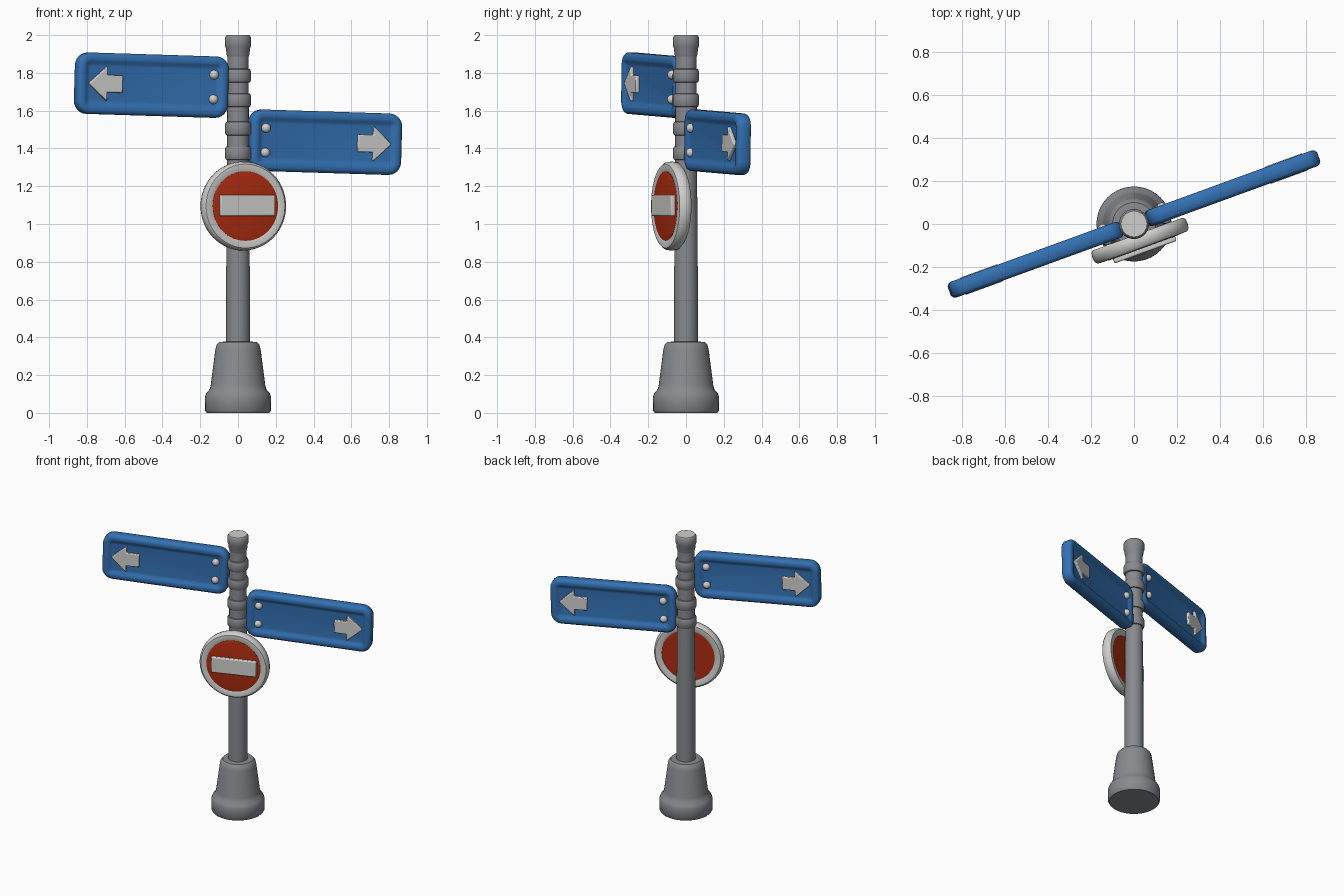
import bpy, bmesh, math
from mathutils import Matrix

if "Cube" in bpy.data.objects:
    bpy.data.objects.remove(bpy.data.objects["Cube"])


def material(name, rgb):
    m = bpy.data.materials.new(name)
    m.diffuse_color = (*rgb, 1)
    m.use_nodes = True
    m.node_tree.nodes["Principled BSDF"].inputs["Base Color"].default_value = m.diffuse_color
    return m


GREY = material("pole grey", (0.25, 0.255, 0.275))
LIGHT = material("light grey", (0.62, 0.62, 0.61))
BLUE = material("sign blue", (0.033, 0.165, 0.45))
RED = material("sign red", (0.42, 0.025, 0.005))

YAW = Matrix.Rotation(math.radians(20), 4, 'Z')
TILT = Matrix.Rotation(math.radians(1.7), 4, 'Y')
FACING = YAW @ Matrix.Rotation(math.radians(90), 4, 'X')   # local z -> sign front


def finish(name, bm, mat, matrix=Matrix(), angle=40, bevel=0):
    bmesh.ops.recalc_face_normals(bm, faces=bm.faces)
    bm.transform(matrix)
    me = bpy.data.meshes.new(name)
    bm.to_mesh(me)
    bm.free()
    ob = bpy.data.objects.new(name, me)
    bpy.context.collection.objects.link(ob)
    me.materials.append(mat)
    if bevel:
        b = ob.modifiers.new("bevel", 'BEVEL')
        b.width, b.segments = bevel, 2
    bpy.ops.object.select_all(action='DESELECT')
    ob.select_set(True)
    bpy.context.view_layer.objects.active = ob
    bpy.ops.object.shade_smooth_by_angle(angle=math.radians(angle))
    return ob


def loft(rings, closed=False):
    bm = bmesh.new()
    vs = [[bm.verts.new(p) for p in ring] for ring in rings]
    n = len(vs[0])
    pairs = list(zip(vs, vs[1:])) + ([(vs[-1], vs[0])] if closed else [])
    for a, b in pairs:
        for i in range(n):
            j = (i + 1) % n
            bm.faces.new((a[i], a[j], b[j], b[i]))
    if not closed:
        bm.faces.new(vs[0])
        bm.faces.new(vs[-1])
    return bm


def lathe(profile, seg=40, closed=False):
    turn = [2 * math.pi * i / seg for i in range(seg)]
    return loft([[(r * math.cos(t), r * math.sin(t), z) for t in turn]
                 for r, z in profile], closed)


def rounded_rect(w, h, r, y):
    pts = []
    for k, (sx, sz) in enumerate([(1, 1), (-1, 1), (-1, -1), (1, -1)]):
        for i in range(7):
            t = math.pi / 2 * (k + i / 6)
            pts.append((sx * (w - r) + r * math.cos(t), y,
                        sz * (h - r) + r * math.sin(t)))
    return pts


def prism(outline, half):
    return loft([[(x, y, z) for x, z in outline] for y in (-half, half)])


# Post: flared foot, shaft, cap
finish("base", lathe([(0.165, 0), (0.174, 0.012), (0.175, 0.085), (0.168, 0.105),
                      (0.15, 0.125), (0.144, 0.15), (0.12, 0.335), (0.114, 0.36),
                      (0.1, 0.375), (0.06, 0.378)]), GREY)
finish("pole", lathe([(0.063, 0.3), (0.062, 0.9), (0.058, 1.3), (0.056, 1.95)]), GREY)
finish("pole_cap", lathe([(0.056, 1.885), (0.061, 1.9), (0.064, 1.93), (0.07, 1.945),
                          (0.07, 1.985), (0.062, 1.997)]), GREY)
finish("cap_top", lathe([(0.063, 1.994), (0.06, 2.0)]), LIGHT)

# Clamp collars
for i, z in enumerate((1.785, 1.655, 1.505, 1.375)):
    finish(f"clamp_{i + 1}", lathe([(0.054, z - 0.038), (0.064, z - 0.034), (0.07, z - 0.02),
                                    (0.07, z + 0.02), (0.064, z + 0.034),
                                    (0.054, z + 0.038)]), GREY)

# Two direction boards, pointing away from the post
W, H = 0.426, 0.1625
HALF = [(0.07, 0.024), (0.058, 0.026), (0.046, 0.036), (0.036, 0.039),
        (0.02, 0.039), (0.008, 0.034), (0, 0.022)]     # inset, half thickness
ARROW = [(0.365, 0), (0.262, 0.093), (0.262, 0.046), (0.175, 0.046),
         (0.175, -0.046), (0.262, -0.046), (0.262, -0.093)]
for side, label, z in ((-1, "left", 1.735), (1, "right", 1.433)):
    place = Matrix.Translation((0, 0, z)) @ YAW @ Matrix.Translation((side * 0.488, 0, 0)) @ TILT
    steps = [(d, -y) for d, y in HALF] + [(d, y) for d, y in reversed(HALF)]
    finish(label + "_board",
           loft([rounded_rect(W - d, H - d, max(0.07 - d, 0.015), y) for d, y in steps]),
           BLUE, place)
    finish(label + "_arrow", prism([(side * x, v) for x, v in ARROW], 0.042),
           LIGHT, place, bevel=0.006)
    for face in (-1, 1):
        for v in (-0.065, 0.065):
            bm = bmesh.new()
            bmesh.ops.create_uvsphere(bm, u_segments=16, v_segments=10, radius=0.025)
            finish(label + "_bolt", bm, LIGHT,
                   place @ Matrix.Translation((-side * 0.342, face * 0.026, v)))

# Round no-entry sign
at = Matrix.Translation((0, 0, 1.095)) @ FACING
finish("round_rim", lathe([(0.18, 0.055), (0.19, 0.05), (0.222, 0.05), (0.233, 0.06),
                           (0.236, 0.08), (0.233, 0.104), (0.222, 0.116),
                           (0.19, 0.118), (0.18, 0.112)], 56, True), LIGHT, at)
finish("round_face", lathe([(0.184, 0.062), (0.184, 0.116), (0.165, 0.12)], 56), RED, at)
finish("round_bar", prism([(-0.148, -0.056), (0.16, -0.056), (0.16, 0.056), (-0.148, 0.056)], 0.014),
       LIGHT, Matrix.Translation((0, 0, 1.098)) @ YAW @ Matrix.Translation((0, -0.128, 0)),
       bevel=0.007)
